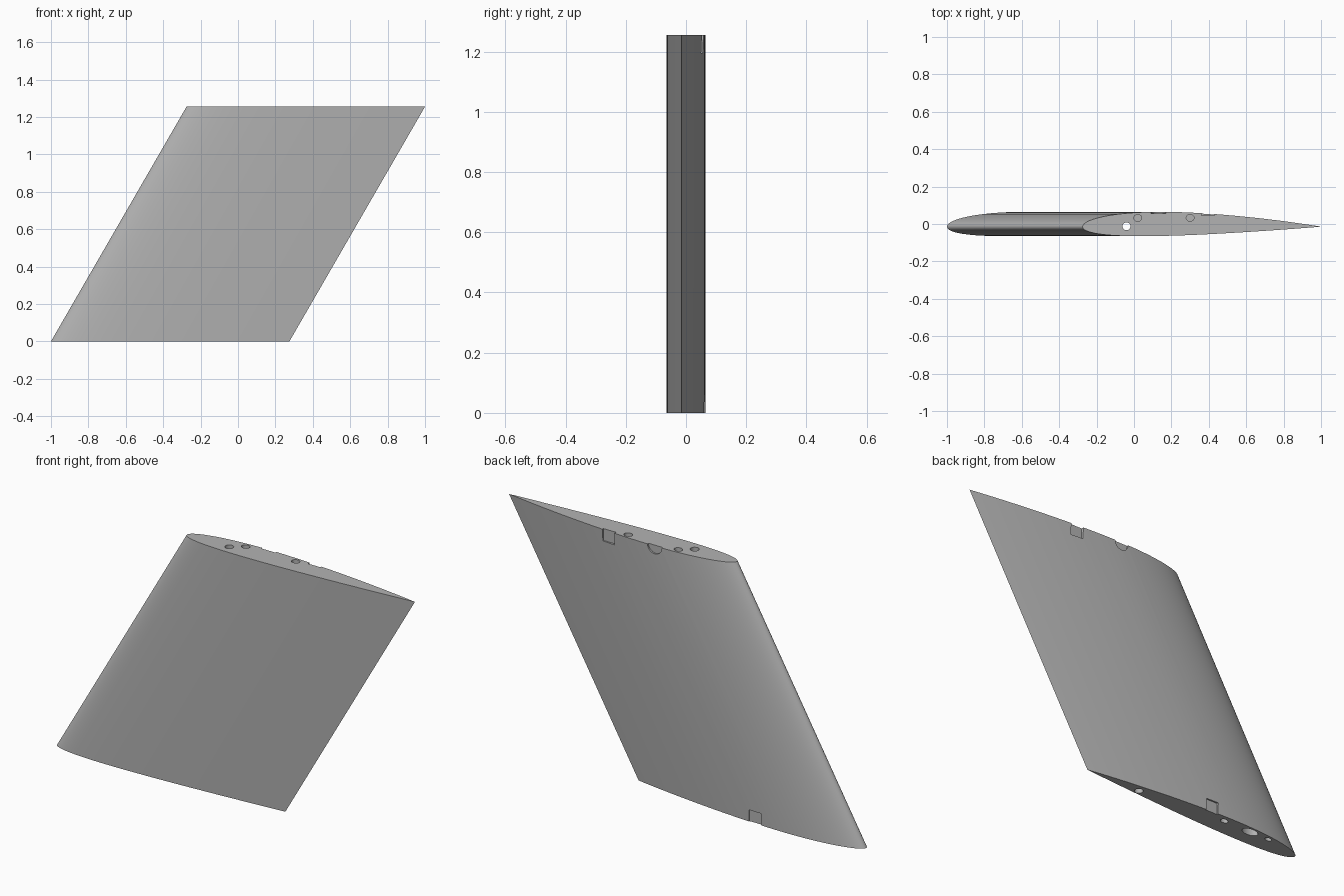
import bpy
import bmesh
import math
from mathutils import Matrix

if "Cube" in bpy.data.objects:
    bpy.data.objects.remove(bpy.data.objects["Cube"], do_unlink=True)

CHORD, HEIGHT, SWEEP = 1.275, 1.255, 0.725
THICK, CAMBER, PEAK = 0.1015, 0.012, 0.4
STEPS = 36

grey = bpy.data.materials.new("light_grey")
grey.use_nodes = True
grey.diffuse_color = (0.45, 0.45, 0.45, 1)
grey.node_tree.nodes["Principled BSDF"].inputs["Base Color"].default_value = grey.diffuse_color


def make_object(name, bm):
    bmesh.ops.recalc_face_normals(bm, faces=bm.faces)
    mesh = bpy.data.meshes.new(name)
    bm.to_mesh(mesh)
    bm.free()
    mesh.materials.append(grey)
    obj = bpy.data.objects.new(name, mesh)
    bpy.context.collection.objects.link(obj)
    return obj


def surface_point(t, side):
    """Cambered airfoil point at chord fraction t; side is 1 (back) or -1 (front)."""
    half = 5 * THICK * (0.2969 * math.sqrt(t) - 0.126 * t - 0.3516 * t**2
                        + 0.2843 * t**3 - 0.1036 * t**4)
    span = PEAK if t < PEAK else 1 - PEAK
    mean = CAMBER * (1 - ((t - PEAK) / span) ** 2)
    return -1 + t * CHORD, -0.017 + CHORD * (mean + side * half)


# Swept wing section: one airfoil outline extruded along the sweep
stations = [(1 - math.cos(math.pi * i / STEPS)) / 2 for i in range(STEPS + 1)]
outline = [surface_point(t, 1) for t in stations]
outline += [surface_point(t, -1) for t in reversed(stations[1:-1])]
bm = bmesh.new()
root = bm.faces.new([bm.verts.new((x, y, 0)) for x, y in outline])
tip = bmesh.ops.extrude_face_region(bm, geom=[root])
tip_verts = [g for g in tip["geom"] if isinstance(g, bmesh.types.BMVert)]
bmesh.ops.translate(bm, verts=tip_verts, vec=(SWEEP, 0, HEIGHT))
wing = make_object("wing_section", bm)


def cut(name, bm):
    """Subtract a closed shape from the wing and discard the cutter."""
    cutter = make_object(name, bm)
    cutter.hide_render = True
    mod = wing.modifiers.new(name, "BOOLEAN")
    mod.operation, mod.solver, mod.object = "DIFFERENCE", "EXACT", cutter
    bpy.context.view_layer.objects.active = wing
    bpy.ops.object.modifier_apply(modifier=name)
    bpy.data.objects.remove(cutter, do_unlink=True)


def cut_hole(name, x, y, z, depth, rx, ry):
    bm = bmesh.new()
    bmesh.ops.create_cone(bm, cap_ends=True, segments=24, radius1=1, radius2=1, depth=depth,
                          matrix=Matrix.Translation((x, y, z)) @ Matrix.Diagonal((rx, ry, 1, 1)))
    cut(name, bm)


def cut_notch(name, x, floor, z):
    bm = bmesh.new()
    bmesh.ops.create_cube(bm, matrix=Matrix.Translation((x, floor + 0.05, z))
                          @ Matrix.Diagonal((0.07, 0.1, 0.12, 1)))
    cut(name, bm)


# Straight rod hole through the whole section
cut_hole("rod_hole", -0.04, -0.015, HEIGHT / 2, 2, 0.021, 0.021)

# Blind sockets in both end faces
cut_hole("front_tip_socket", 0.02, 0.03, HEIGHT, 0.16, 0.021, 0.018)
cut_hole("rear_tip_socket", 0.30, 0.03, HEIGHT, 0.16, 0.021, 0.018)
cut_hole("front_root_socket", -0.80, 0.027, 0, 0.16, 0.018, 0.012)
cut_hole("spar_root_socket", -0.69, 0.025, 0, 0.24, 0.045, 0.025)
cut_hole("rear_root_socket", -0.53, 0.027, 0, 0.16, 0.021, 0.015)

# Square latch notches on the back skin at each end
cut_notch("tip_notch", 0.395, 0.042, HEIGHT)
cut_notch("root_notch", -0.43, 0.052, 0)

# Half-round finger recess on the back skin at the tip
bm = bmesh.new()
bmesh.ops.create_cone(bm, cap_ends=True, segments=24, radius1=0.04, radius2=0.04, depth=0.1,
                      matrix=Matrix.Translation((0.13, 0.104, HEIGHT))
                      @ Matrix.Rotation(math.pi / 2, 4, "X"))
cut("finger_recess", bm)

# Centre the section and shade the skin smoothly with crisp ends
xs = [v.co.x for v in wing.data.vertices]
ys = [v.co.y for v in wing.data.vertices]
wing.data.transform(Matrix.Translation((-(min(xs) + max(xs)) / 2, -(min(ys) + max(ys)) / 2, 0)))
wing.select_set(True)
bpy.context.view_layer.objects.active = wing
bpy.ops.object.shade_smooth_by_angle(angle=math.radians(30))
